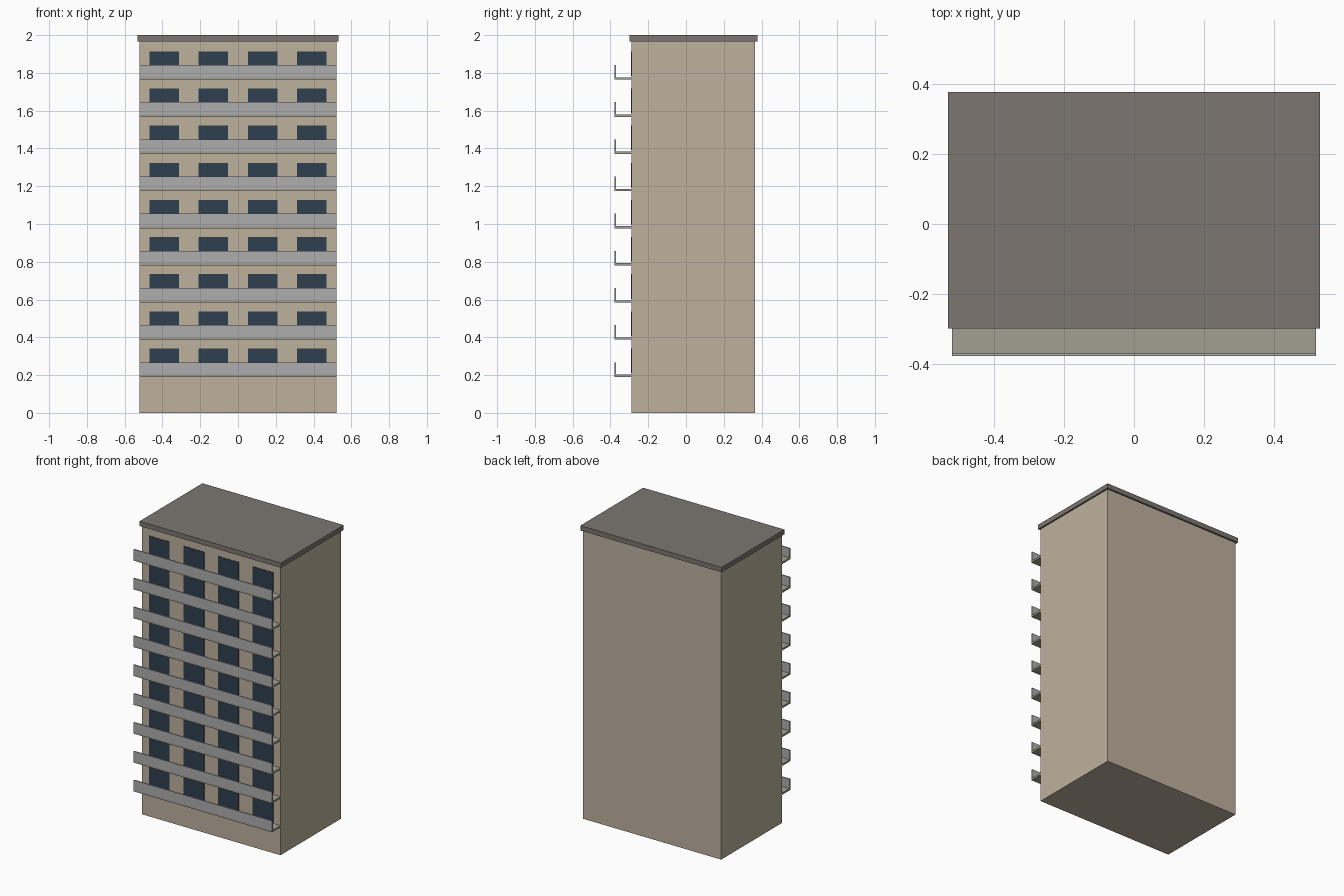
import bpy

if "Cube" in bpy.data.objects:
    bpy.data.objects.remove(bpy.data.objects["Cube"])

FLOORS = 10
PITCH = 0.1967
HALF_W = 0.522
FRONT, BACK = -0.288, 0.366


def material(name, rgb):
    m = bpy.data.materials.new(name)
    m.diffuse_color = (*rgb, 1)
    m.use_nodes = True
    m.node_tree.nodes["Principled BSDF"].inputs["Base Color"].default_value = m.diffuse_color
    return m


def box(name, x, y, z, mat):
    """Box from (min, max) ranges on each axis."""
    bpy.ops.mesh.primitive_cube_add(size=1, location=[sum(r) / 2 for r in (x, y, z)])
    ob = bpy.context.object
    ob.name = name
    ob.scale = [r[1] - r[0] for r in (x, y, z)]
    bpy.ops.object.transform_apply(location=False, rotation=False, scale=True)
    ob.data.materials.append(mat)
    return ob


wall = material("wall_tan", (0.51, 0.44, 0.34))
roof = material("roof_brown", (0.20, 0.18, 0.16))
glass = material("dark_glass", (0.028, 0.05, 0.08))
concrete = material("slab_concrete", (0.36, 0.35, 0.29))
panel = material("railing_grey", (0.42, 0.42, 0.43))

# Main block and overhanging roof slab
top = FLOORS * PITCH
box("tower_block", (-HALF_W, HALF_W), (FRONT, BACK), (0, top), wall)
box("roof_slab", (-0.533, 0.533), (FRONT - 0.011, BACK + 0.012), (top, 2.0), roof)

# Each upper storey: balcony slab, front railing panel, four tall windows
for i in range(1, FLOORS):
    z = i * PITCH
    box(f"balcony_slab_{i}", (-HALF_W, HALF_W), (-0.378, FRONT), (z - 0.006, z + 0.006), concrete)
    box(f"balcony_railing_{i}", (-HALF_W, HALF_W), (-0.378, -0.371), (z + 0.006, z + 0.071), panel)
    for j in range(4):
        cx = (j - 1.5) * HALF_W / 2
        box(f"window_{i}_{j + 1}", (cx - 0.078, cx + 0.078), (FRONT - 0.003, FRONT + 0.005),
            (z + 0.014, z + 0.144), glass)
